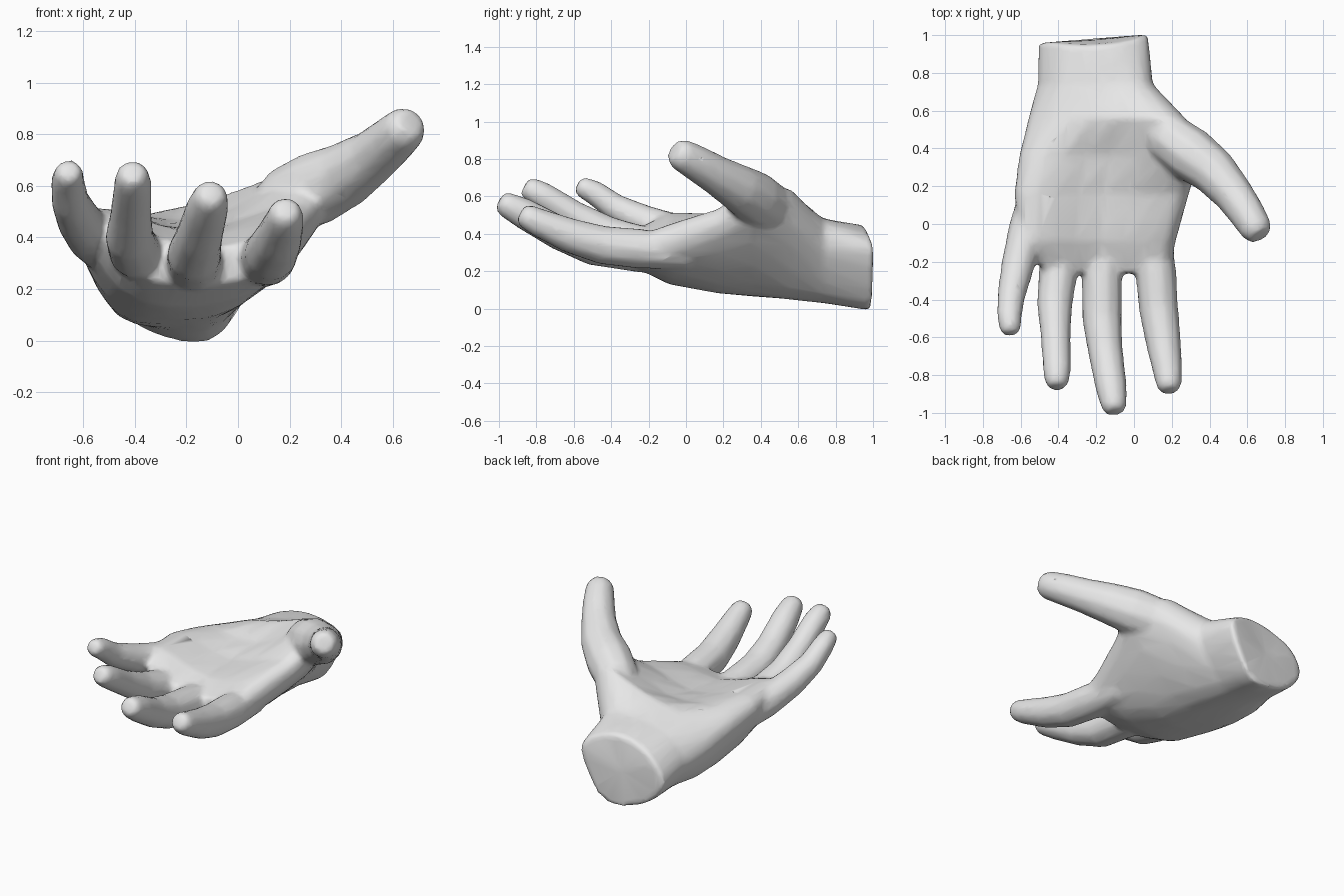
import bpy, bmesh, math
from mathutils import Vector

cube = bpy.data.objects.get("Cube")
if cube:
    bpy.data.objects.remove(cube, do_unlink=True)

skin = bpy.data.materials.new("plain_grey")
skin.use_nodes = True
skin.diffuse_color = (0.8, 0.8, 0.8, 1)
skin.node_tree.nodes["Principled BSDF"].inputs["Base Color"].default_value = (0.8, 0.8, 0.8, 1)

bm = bmesh.new()


def loft(rings):
    """Skin a list of equal-length point rings and close both ends."""
    loops = [[bm.verts.new(p) for p in ring] for ring in rings]
    n = len(loops[0])
    for a, b in zip(loops, loops[1:]):
        for i in range(n):
            j = (i + 1) % n
            bm.faces.new((a[i], a[j], b[j], b[i]))
    for end in (loops[0][::-1], loops[-1]):
        bmesh.ops.poke(bm, faces=[bm.faces.new(end)])


def rounded(points, steps=3):
    """Closed Catmull-Rom curve through the points."""
    out, n = [], len(points)
    for i in range(n):
        a, b, c, d = (Vector(points[(i + k) % n]) for k in (-1, 0, 1, 2))
        for s in range(steps):
            t = s / steps
            out.append(0.5 * (2 * b + (c - a) * t + (2 * a - 5 * b + 4 * c - d) * t * t
                              + (3 * b - a - 3 * c + d) * t ** 3))
    return out


def digit(path, sides=10):
    """Tapered tube along (x, y, z, radius) stations, ending in a blunt tip."""
    pts = [Vector(p[:3]) for p in path]
    radii = [p[3] for p in path]
    pts.append(pts[-1] + (pts[-1] - pts[-2]).normalized() * radii[-1] * 0.5)
    radii.append(radii[-1] * 0.7)
    rings = []
    for i, (p, r) in enumerate(zip(pts, radii)):
        along = pts[min(i + 1, len(pts) - 1)] - pts[max(i - 1, 0)]
        q = along.to_track_quat('Z', 'Y')
        rings.append([p + q @ Vector((r * math.cos(k * math.tau / sides),
                                      r * math.sin(k * math.tau / sides), 0))
                      for k in range(sides)])
    loft(rings)


# Wrist and cupped palm: y, then (x, z) round the section from the
# little-finger edge, under the back, to the thumb edge and palm
palm = [
    (1.005, [(-.505, .22), (-.42, .08), (-.22, -.005), (-.06, .03),
             (.075, .30), (-.02, .41), (-.2, .445), (-.4, .37)]),
    (0.74, [(-.51, .26), (-.43, .10), (-.24, .03), (-.06, .07),
            (.095, .31), (.05, .46), (-.16, .475), (-.4, .41)]),
    (0.56, [(-.56, .31), (-.465, .095), (-.24, .05), (-.03, .10),
            (.26, .46), (.20, .64), (-.10, .55), (-.43, .455)]),
    (0.36, [(-.61, .38), (-.48, .115), (-.25, .065), (.0, .13),
            (.33, .47), (.29, .66), (-.12, .47), (-.48, .49)]),
    (0.16, [(-.635, .42), (-.50, .165), (-.27, .085), (.0, .13),
            (.27, .38), (.23, .53), (-.16, .43), (-.52, .51)]),
    (-0.09, [(-.60, .43), (-.47, .21), (-.28, .13), (.0, .165),
             (.205, .29), (.17, .45), (-.17, .415), (-.52, .515)]),
    (-0.26, [(-.47, .37), (-.42, .28), (-.28, .22), (.0, .225),
             (.18, .31), (.14, .39), (-.15, .36), (-.43, .43)]),
]
rings = [[(p.x, y, p.y) for p in rounded(sec)] for y, sec in palm]
# Slant the wrist end and roll its upper rim forward
rings[0] = [(x, y + 0.08 * (x - .07) - 0.3 * max(0, z - .33), z) for x, y, z in rings[0]]
loft(rings)

# Index, middle, ring and little fingers, then the thumb
digit([(.10, .02, .295, .09), (.115, -.25, .32, .11), (.13, -.45, .34, .106),
       (.155, -.62, .39, .096), (.18, -.80, .465, .077), (.185, -.855, .495, .068)])
digit([(-.16, .02, .265, .09), (-.17, -.25, .30, .11), (-.17, -.50, .335, .107),
       (-.15, -.68, .405, .094), (-.12, -.87, .51, .085), (-.105, -.967, .56, .069)])
digit([(-.37, .02, .315, .09), (-.40, -.25, .345, .104), (-.42, -.42, .40, .097),
       (-.415, -.60, .50, .08), (-.408, -.77, .605, .076), (-.408, -.835, .64, .066)])
digit([(-.50, .15, .36, .11), (-.565, -.02, .40, .10), (-.615, -.22, .465, .09),
       (-.65, -.38, .54, .076), (-.66, -.49, .62, .068), (-.655, -.555, .65, .058)])
digit([(.08, .52, .46, .09), (.19, .45, .54, .135), (.30, .37, .59, .145),
       (.42, .28, .645, .128), (.525, .16, .715, .107), (.595, .06, .775, .098),
       (.65, -.03, .825, .087)])

bmesh.ops.recalc_face_normals(bm, faces=bm.faces)
mesh = bpy.data.meshes.new("hand")
bm.to_mesh(mesh)
bm.free()
mesh.materials.append(skin)
hand = bpy.data.objects.new("hand", mesh)
bpy.context.collection.objects.link(hand)

# Fuse the parts into one skin, soften the joints and reduce the facets
fuse = hand.modifiers.new("fuse", 'REMESH')
fuse.mode = 'VOXEL'
fuse.voxel_size = 0.014
fuse.use_smooth_shade = True
soften = hand.modifiers.new("soften", 'SMOOTH')
soften.factor = 0.5
soften.iterations = 14
reduce = hand.modifiers.new("reduce", 'DECIMATE')
reduce.ratio = 0.12
